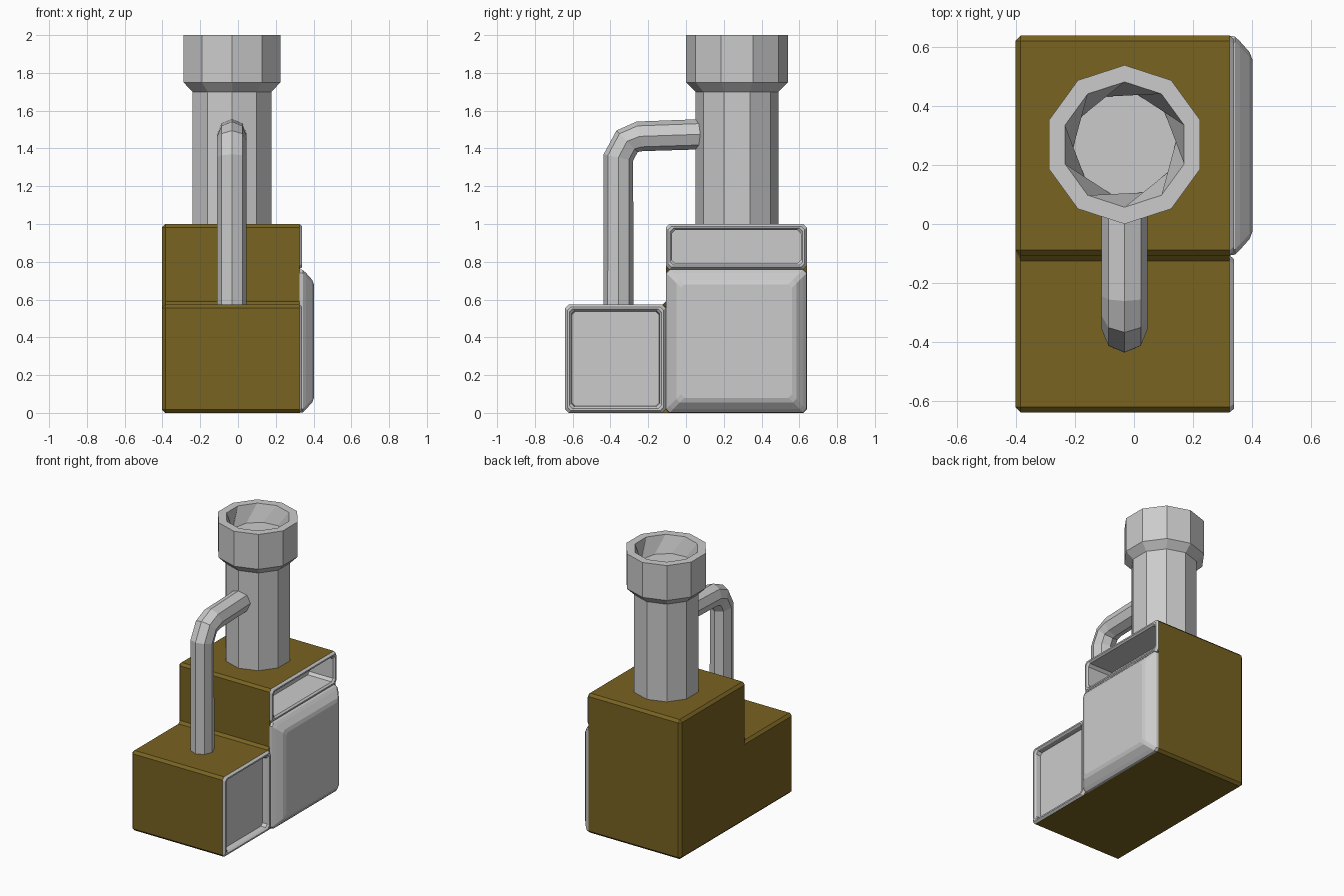
import bpy, bmesh
from math import sin, cos, radians, pi

if "Cube" in bpy.data.objects:
    bpy.data.objects.remove(bpy.data.objects["Cube"])

brown = bpy.data.materials.new("brown_paint")
brown.diffuse_color = (0.19, 0.125, 0.015, 1)
brown.use_nodes = True
brown.node_tree.nodes["Principled BSDF"].inputs["Base Color"].default_value = brown.diffuse_color


def add_object(name, bm, mat=None):
    me = bpy.data.meshes.new(name)
    bm.to_mesh(me)
    bm.free()
    ob = bpy.data.objects.new(name, me)
    bpy.context.collection.objects.link(ob)
    if mat:
        me.materials.append(mat)
    return ob


def loft(name, rings):
    """Bridge a list of equal-length point rings and cap the last one."""
    bm = bmesh.new()
    loops = [[bm.verts.new(p) for p in ring] for ring in rings]
    n = len(loops[0])
    for a, b in zip(loops, loops[1:]):
        for i in range(n):
            j = (i + 1) % n
            bm.faces.new((a[i], a[j], b[j], b[i]))
    bm.faces.new(loops[-1])
    return add_object(name, bm)


def rect_ring(y0, y1, z0, z1, inset, x, c=0.018):
    """Rectangle with cut corners in the plane x."""
    y0, y1, z0, z1 = y0 + inset, y1 - inset, z0 + inset, z1 - inset
    pts = [(y0 + c, z0), (y1 - c, z0), (y1, z0 + c), (y1, z1 - c),
           (y1 - c, z1), (y0 + c, z1), (y0, z1 - c), (y0, z0 + c)]
    return [(x, y, z) for y, z in pts]


def side_panel(name, rect, steps):
    return loft(name, [rect_ring(*rect, inset, x) for inset, x in steps])


# Stepped brown body, open towards the right side
SIDE = 0.325
profile = [(-0.64, 0), (0.64, 0), (0.64, 1.0), (-0.107, 1.0), (-0.107, 0.573), (-0.64, 0.573)]
bm = bmesh.new()
left = [bm.verts.new((-0.403, y, z)) for y, z in profile]
right = [bm.verts.new((SIDE, y, z)) for y, z in profile]
bm.faces.new(left)
cap = bm.faces.new(right)
for i in range(6):
    j = (i + 1) % 6
    bm.faces.new((left[i], left[j], right[j], right[i]))
bmesh.ops.recalc_face_normals(bm, faces=bm.faces)
bmesh.ops.delete(bm, geom=[cap], context='FACES_ONLY')
bmesh.ops.bevel(bm, geom=[e for e in bm.edges if not e.is_boundary], offset=0.018,
                offset_type='OFFSET', segments=1, profile=0.5, affect='EDGES')
add_object("body", bm, brown)

# Right side: two recessed frames and a bulging door
rim = [(0, SIDE), (0.012, 0.34), (0.022, 0.34), (0.032, 0.328)]
side_panel("front_recess", (-0.64, -0.107, 0, 0.573), rim + [(0.036, 0.295)])
side_panel("upper_recess", (-0.107, 0.64, 0.76, 1.0), rim + [(0.032, 0.14)])
side_panel("side_door", (-0.107, 0.64, 0, 0.76),
           [(0, SIDE), (0.003, 0.343), (0.02, 0.361), (0.056, 0.393), (0.08, 0.402)])

# Ten-sided chimney with flared collar and hollow top
chimney = [(0.22, 0.98, 0), (0.22, 1.70, 0), (0.27, 1.75, 0), (0.27, 2.0, 0),
           (0.213, 2.0, 0), (0.178, 1.88, 24)]
loft("chimney", [[(-0.032 + r * cos(radians(90 + 36 * k + t)),
                   0.27 + r * sin(radians(90 + 36 * k + t)), z) for k in range(10)]
                 for r, z, t in chimney])

# Eight-sided bent pipe: rings along a path, tilted through the elbow
path = [(-0.358, 0.55, 0), (-0.358, 1.352, 12), (-0.312, 1.438, 45),
        (-0.245, 1.464, 78), (0.075, 1.475, 90)]
rings = []
for y, z, tilt in path:
    t = radians(tilt)
    ring = []
    for k in range(8):
        a = k * pi / 4
        u, v = 0.078 * cos(a), 0.080 * sin(a)
        ring.append((-0.032 + u, y + v * cos(t), z - v * sin(t)))
    rings.append(ring)
loft("bent_pipe", rings)
